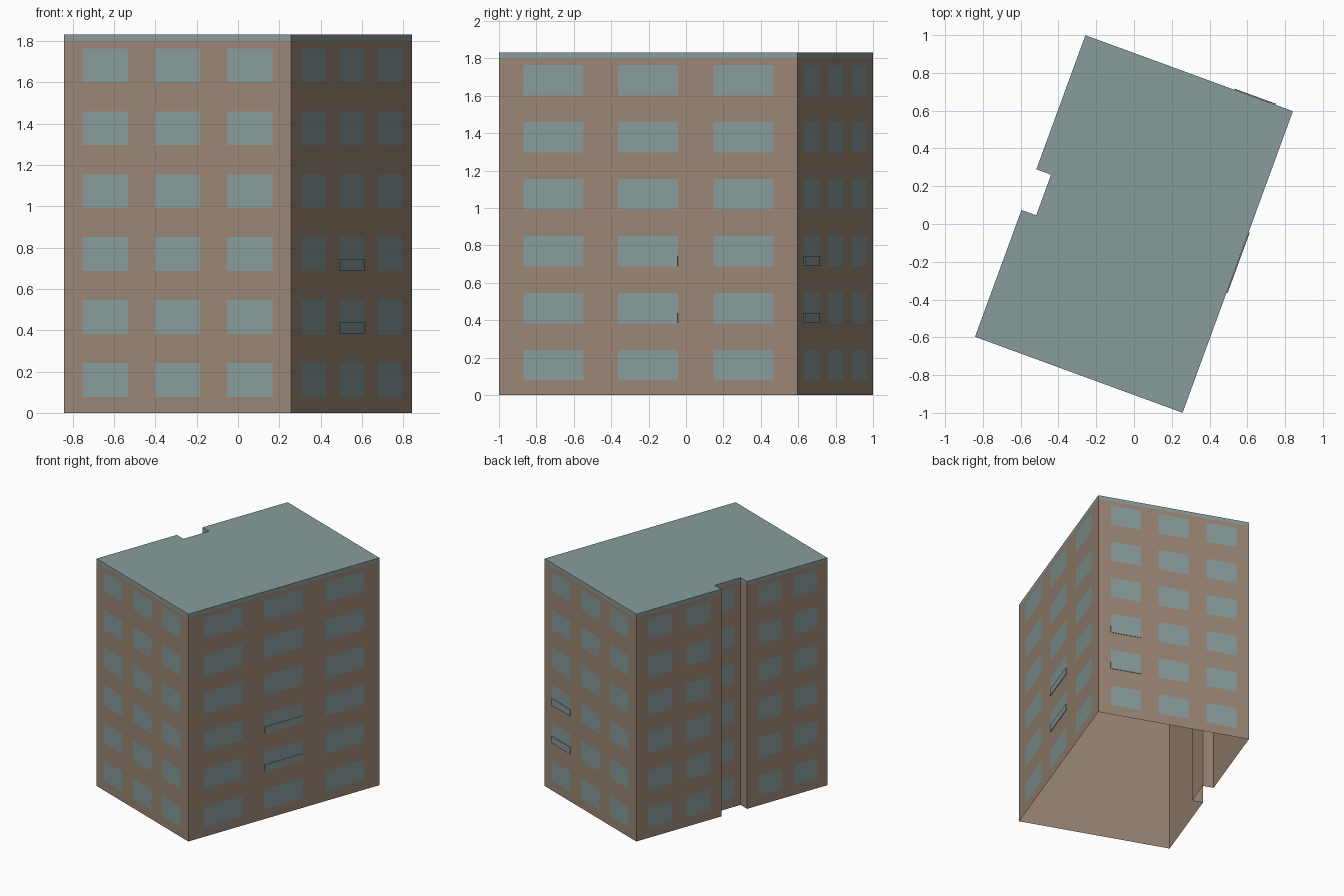
import bpy, bmesh, math
from mathutils import Vector

old = bpy.data.objects.get("Cube")
if old:
    bpy.data.objects.remove(old, do_unlink=True)


def material(name, rgb):
    mat = bpy.data.materials.new(name)
    mat.use_nodes = True
    mat.diffuse_color = (*rgb, 1)
    mat.node_tree.nodes["Principled BSDF"].inputs["Base Color"].default_value = (*rgb, 1)
    return mat


BRICK = material("brown_brick", (0.33, 0.24, 0.18))
TEAL = material("grey_teal", (0.25, 0.33, 0.335))

TURN = math.radians(-20.1)
W, L = 0.585, 0.85              # half width and half length
EAVES, TOP = 1.80, 1.83
NOTCH_BACK, NOTCH_FRONT, DEPTH = 0.094, -0.135, 0.083
UP = Vector((0, 0, 1))

# Footprint, counter-clockwise from the front left corner
OUTLINE = [Vector((x, y, 0)) for x, y in (
    (-W, -L), (W, -L), (W, L), (-W, L),
    (-W, NOTCH_BACK), (-W + DEPTH, NOTCH_BACK),
    (-W + DEPTH, NOTCH_FRONT), (-W, NOTCH_FRONT))]
SIDES = list(zip(OUTLINE, OUTLINE[1:] + OUTLINE[:1]))


def finish(name, bm, mat):
    mesh = bpy.data.meshes.new(name)
    bm.to_mesh(mesh)
    bm.free()
    mesh.materials.append(mat)
    obj = bpy.data.objects.new(name, mesh)
    obj.rotation_euler.z = TURN
    bpy.context.collection.objects.link(obj)


def face(bm, points):
    return bm.faces.new([bm.verts.new(p) for p in points])


def wall_band(bm, low, high):
    for p, q in SIDES:
        face(bm, (p + UP * low, q + UP * low, q + UP * high, p + UP * high))


def panel(bm, side, span, low, high, out):
    """Upright rectangle over a fraction of one side, set off the wall."""
    p, q = SIDES[side]
    normal = (q - p).cross(UP).normalized() * out
    a, b = (p.lerp(q, t) + normal for t in span)
    return face(bm, (a + UP * low, b + UP * low, b + UP * high, a + UP * high))


# Walls, open underneath
bm = bmesh.new()
wall_band(bm, 0, EAVES)
bmesh.ops.remove_doubles(bm, verts=bm.verts, dist=0.0001)
finish("walls", bm, BRICK)

# Flat roof with a thin edge band
bm = bmesh.new()
wall_band(bm, EAVES, TOP)
face(bm, [p + UP * TOP for p in OUTLINE])
bmesh.ops.remove_doubles(bm, verts=bm.verts, dist=0.0001)
finish("roof", bm, TEAL)

# Six floors of windows, with columns as fractions of each side
THREE = ((0.082, 0.283), (0.398, 0.599), (0.718, 0.919))
TWO = ((0.14, 0.42), (0.59, 0.87))
COLUMNS = {0: THREE, 1: THREE, 2: THREE, 3: TWO, 5: ((0.25, 0.75),), 7: TWO}
FLOORS = [0.078 + 0.3045 * i for i in range(6)]
bm = bmesh.new()
for side, spans in COLUMNS.items():
    for span in spans:
        for z in FLOORS:
            panel(bm, side, span, z, z + 0.163, 0.002)
finish("windows", bm, TEAL)

# Slightly raised lower sashes on the second and third floors
bm = bmesh.new()
for side, span in ((1, THREE[1]), (2, THREE[0])):
    for z in FLOORS[1:3]:
        front = panel(bm, side, span, z + 0.002, z + 0.056, 0.006)
        ring = bmesh.ops.extrude_face_region(bm, geom=[front])["geom"]
        p, q = SIDES[side]
        inward = (q - p).cross(UP).normalized() * -0.005
        bmesh.ops.translate(bm, vec=inward,
                            verts=[v for v in ring if isinstance(v, bmesh.types.BMVert)])
bmesh.ops.recalc_face_normals(bm, faces=bm.faces)
finish("window_sashes", bm, TEAL)
